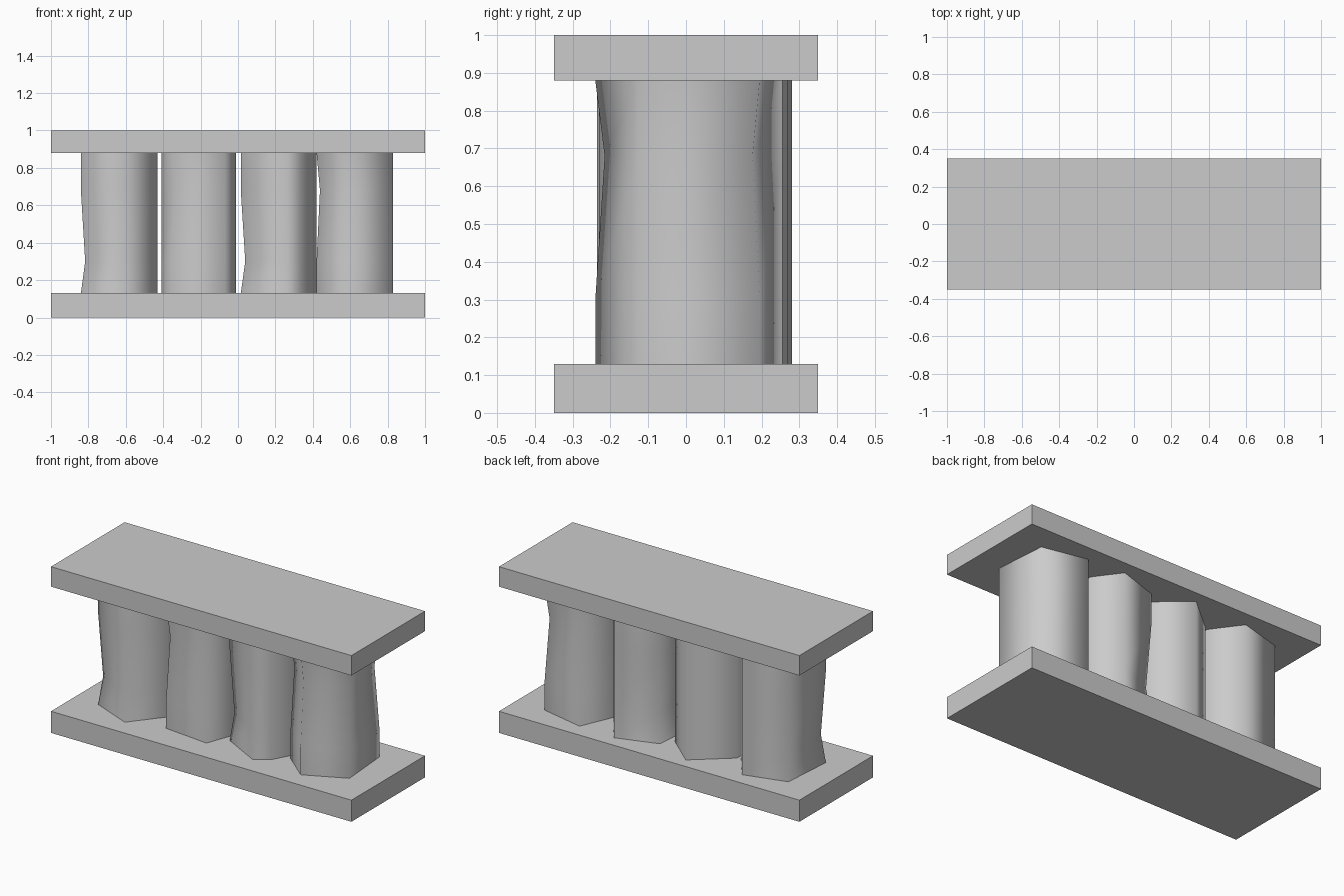
import bpy
from mathutils import Vector

cube = bpy.data.objects.get("Cube")
if cube:
    bpy.data.objects.remove(cube, do_unlink=True)

grey = bpy.data.materials.new("stone_grey")
grey.use_nodes = True
tone = (0.6, 0.6, 0.6, 1.0)
grey.diffuse_color = tone
grey.node_tree.nodes["Principled BSDF"].inputs["Base Color"].default_value = tone

BASE_TOP, CAP_BOTTOM = 0.13, 0.88


def slab(name, bottom, top):
    """Flat rectangular plate between two heights."""
    bpy.ops.mesh.primitive_cube_add(size=1, location=(0, 0, (bottom + top) / 2))
    plate = bpy.context.object
    plate.name = name
    plate.scale = (2, 0.7, top - bottom)
    bpy.ops.object.transform_apply(location=False, rotation=False, scale=True)
    plate.data.materials.append(grey)


def column(name, outline, low_pinch=(), high_pinch=()):
    """Faceted pillar; pinched corners are drawn in towards the axis."""
    corners = [Vector(p) for p in outline]
    axis = sum(corners, Vector((0, 0))) / len(corners)
    rings = [(BASE_TOP, ()), (0.3, low_pinch), (0.68, high_pinch), (CAP_BOTTOM, ())]
    verts = []
    for height, pinched in rings:
        for i, corner in enumerate(corners):
            point = corner.lerp(axis, 0.1) if i in pinched else corner
            verts.append((point.x, point.y, height))
    n = len(corners)
    faces = []
    for ring in range(len(rings) - 1):
        for i in range(n):
            a, b = ring * n + i, ring * n + (i + 1) % n
            faces.append((a, b, b + n, a + n))
    mesh = bpy.data.meshes.new(name)
    mesh.from_pydata(verts, [], faces)
    mesh.materials.append(grey)
    mesh.shade_smooth()
    pillar = bpy.data.objects.new(name, mesh)
    bpy.context.collection.objects.link(pillar)


# Plates
slab("base_slab", 0, BASE_TOP)
slab("top_slab", CAP_BOTTOM, 1)

# Pillars, outlines listed counter-clockwise from the front
column("right_outer_column",
       [(-.84, -.13), (-.59, -.235), (-.44, -.05), (-.43, .09), (-.555, .26), (-.815, .19)],
       low_pinch=(0,))
column("right_inner_column",
       [(-.36, -.17), (-.07, -.2), (-.01, -.04), (-.01, .12), (-.195, .28), (-.41, .1), (-.41, -.04)],
       high_pinch=(0,))
column("left_inner_column",
       [(.015, -.1), (.26, -.23), (.34, -.175), (.42, -.03), (.4, .12), (.29, .27), (.04, .19)],
       low_pinch=(0, 6))
column("left_outer_column",
       [(.585, -.24), (.83, -.125), (.805, .195), (.53, .255), (.44, .05), (.42, -.1)],
       high_pinch=(0, 2, 5))
